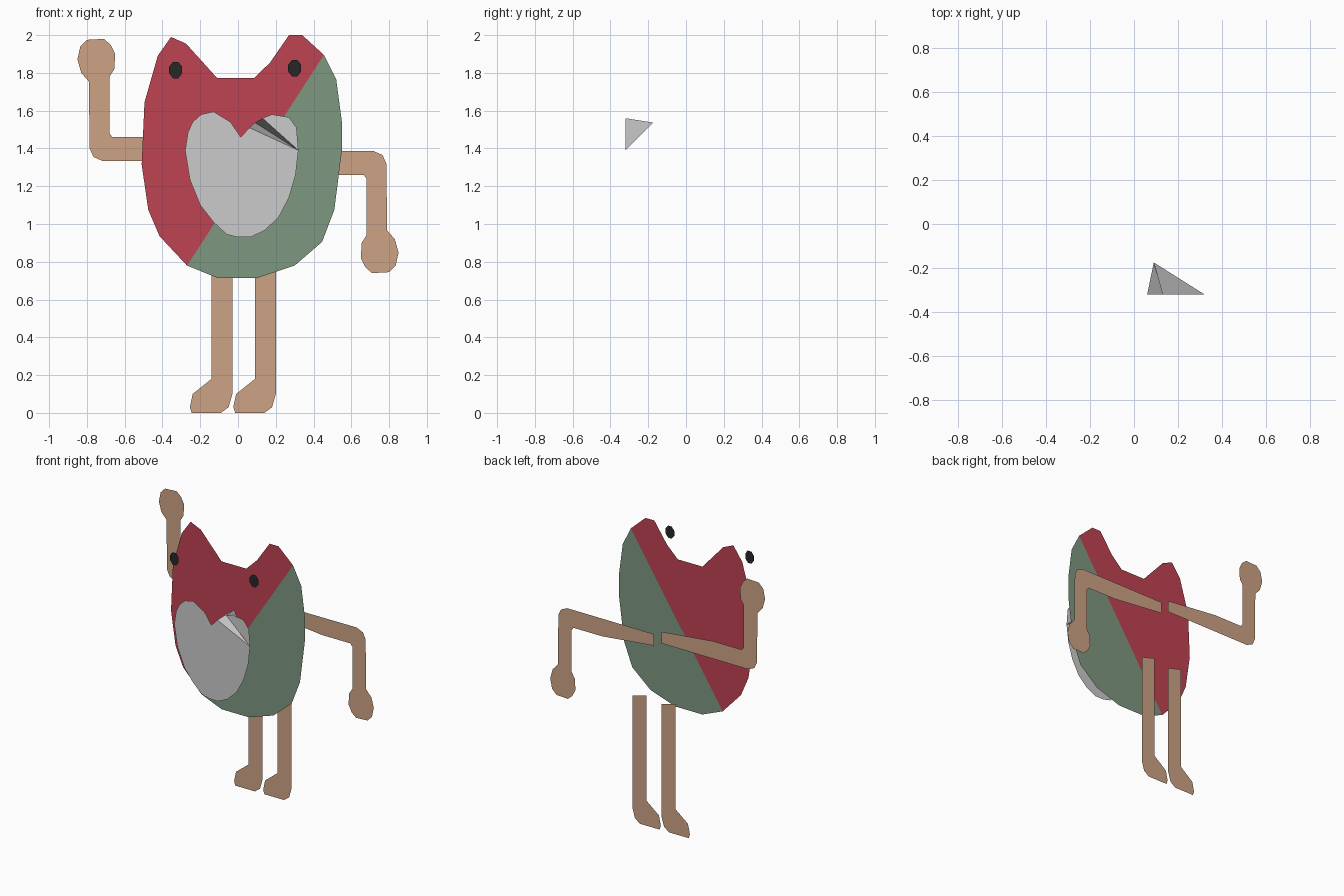
import bpy, math


def material(name, rgb):
    m = bpy.data.materials.new(name)
    m.diffuse_color = (*rgb, 1)
    return m


RED = material("red", (0.52, 0.055, 0.085))
GREEN = material("green", (0.21, 0.31, 0.22))
TAN = material("tan", (0.61, 0.37, 0.24))
BLACK = material("black", (0.02, 0.02, 0.02))


def make(name, verts, faces, mat=None):
    me = bpy.data.meshes.new(name)
    me.from_pydata(verts, [], faces)
    me.update()
    if mat:
        me.materials.append(mat)
    ob = bpy.data.objects.new(name, me)
    bpy.context.collection.objects.link(ob)
    return ob


def flat(name, outline, y, mat=None):
    """Flat cut-out, counter-clockwise seen from the front."""
    return make(name, [(x, y, z) for x, z in outline], [range(len(outline))], mat)


Y_LIMB, Y_BODY, Y_EYE, Y_BELLY = 0.32, -0.028, -0.247, -0.32

# Body halves, sharing the diagonal seam
seam_top, seam_low = (0.455, 1.895), (-0.27, 0.78)
flat("body_upper", [
    seam_top, (0.34, 2.0), (0.27, 2.0), (0.17, 1.855), (0.085, 1.772), (-0.11, 1.772),
    (-0.275, 1.955), (-0.355, 1.99), (-0.425, 1.89), (-0.495, 1.645), (-0.51, 1.315),
    (-0.475, 1.075), (-0.415, 0.935), seam_low], Y_BODY, RED)
flat("body_lower", [
    seam_low, (-0.11, 0.715), (0.105, 0.715), (0.30, 0.78), (0.445, 0.905), (0.51, 1.075),
    (0.55, 1.39), (0.55, 1.54), (0.52, 1.765), seam_top], Y_BODY, GREEN)

# Heart-shaped belly with one rim corner pushed back into a dent
rim = [
    (0.06, 1.51), (0.015, 1.46), (-0.04, 1.54), (-0.13, 1.595), (-0.195, 1.58), (-0.24, 1.54),
    (-0.265, 1.485), (-0.28, 1.39), (-0.255, 1.235), (-0.20, 1.10), (-0.13, 1.01), (-0.06, 0.945),
    (0.0, 0.93), (0.065, 0.93), (0.14, 0.965), (0.215, 1.035), (0.27, 1.14), (0.305, 1.26),
    (0.32, 1.39), (0.31, 1.51), (0.27, 1.565), (0.18, 1.58), (0.13, 1.56)]
verts = [(x, Y_BELLY, z) for x, z in rim] + [(0.09, -0.175, 1.537)]
belly = make("belly", verts, [range(0, 19), range(18, 23), (0, 18, 23), (18, 22, 23)])

# Eyes
for side, x, z in (("left", -0.33, 1.815), ("right", 0.30, 1.825)):
    ring = [(math.radians(a + 22.5)) for a in range(0, 360, 45)]
    flat(side + "_eye", [(x + 0.037 * math.cos(a), z + 0.047 * math.sin(a)) for a in ring],
         Y_EYE, BLACK)

# Arms: the lowered arm is the raised arm turned half a circle about (0, 1.36)
arm = [
    (-0.03, 1.418), (-0.44, 1.46), (-0.665, 1.46), (-0.68, 1.48), (-0.68, 1.78), (-0.655, 1.82),
    (-0.65, 1.90), (-0.675, 1.95), (-0.71, 1.98), (-0.80, 1.975), (-0.835, 1.94), (-0.85, 1.87),
    (-0.83, 1.80), (-0.79, 1.755), (-0.785, 1.40), (-0.765, 1.355), (-0.715, 1.333), (-0.03, 1.335)]
flat("raised_arm", arm, Y_LIMB, TAN)
flat("lowered_arm", [(-x, 2.72 - z) for x, z in arm], Y_LIMB, TAN)

# Legs
leg = [
    (-0.14, 0.93), (-0.14, 0.18), (-0.24, 0.10), (-0.255, 0.03), (-0.245, 0.0), (-0.09, 0.0),
    (-0.05, 0.03), (-0.03, 0.10), (-0.03, 0.90)]
flat("left_leg", leg, Y_LIMB, TAN)
flat("right_leg", [(x + 0.23, z) for x, z in leg], Y_LIMB, TAN)
